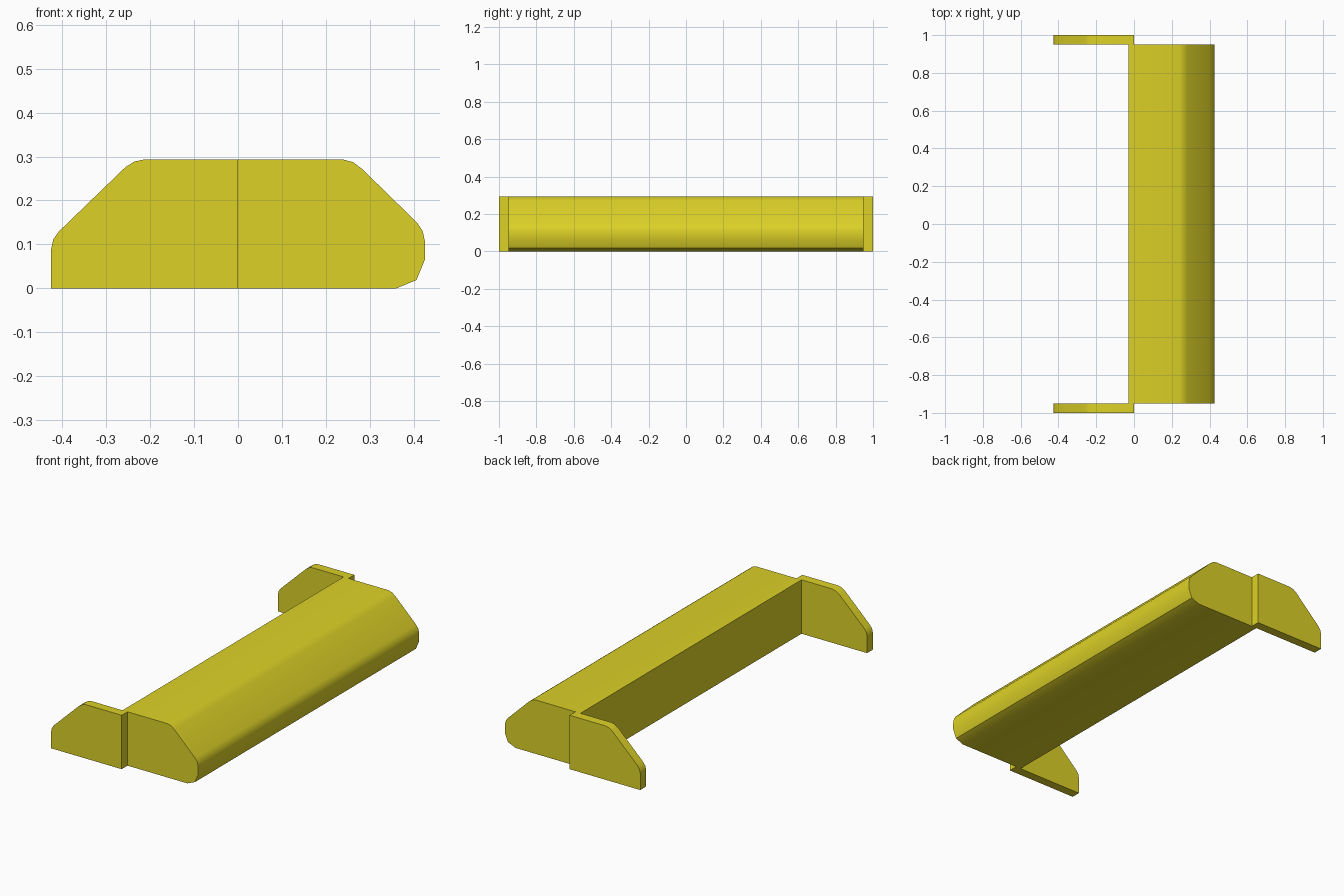
import bpy
import bmesh
import math

if "Cube" in bpy.data.objects:
    bpy.data.objects.remove(bpy.data.objects["Cube"])

mat = bpy.data.materials.new("yellow")
mat.diffuse_color = (0.72, 0.64, 0.02, 1)
mat.use_nodes = True
mat.node_tree.nodes["Principled BSDF"].inputs["Base Color"].default_value = mat.diffuse_color


def extrude_profile(name, profile, y0, y1):
    """Solid made from an x-z outline swept along y."""
    bm = bmesh.new()
    face = bm.faces.new([bm.verts.new((x, y0, z)) for x, z in profile])
    res = bmesh.ops.extrude_face_region(bm, geom=[face])
    verts = [v for v in res["geom"] if isinstance(v, bmesh.types.BMVert)]
    bmesh.ops.translate(bm, verts=verts, vec=(0, y1 - y0, 0))
    bmesh.ops.recalc_face_normals(bm, faces=bm.faces)
    mesh = bpy.data.meshes.new(name)
    bm.to_mesh(mesh)
    bm.free()
    mesh.materials.append(mat)
    obj = bpy.data.objects.new(name, mesh)
    bpy.context.collection.objects.link(obj)
    bpy.ops.object.select_all(action='DESELECT')
    obj.select_set(True)
    bpy.context.view_layer.objects.active = obj
    bpy.ops.object.shade_smooth_by_angle(angle=math.radians(25))
    return obj


TOP = 0.293

# Long bumper bar with rounded front edge
bar = [(-0.03, 0), (0.36, 0), (0.406, 0.019), (0.425, 0.065), (0.425, 0.108),
       (0.42, 0.131), (0.407, 0.15), (0.282, 0.272), (0.262, 0.287),
       (0.24, TOP), (-0.03, TOP)]
extrude_profile("bumper_bar", bar, -0.95, 0.95)

# Side plates reaching backwards at both ends
plate = [(0, 0), (0, TOP), (-0.215, TOP), (-0.237, 0.288), (-0.257, 0.275),
         (-0.407, 0.13), (-0.42, 0.112), (-0.425, 0.09), (-0.425, 0)]
for side, y0 in (("front", -1.0), ("back", 0.95)):
    extrude_profile(side + "_side_plate", plate, y0, y0 + 0.05)
